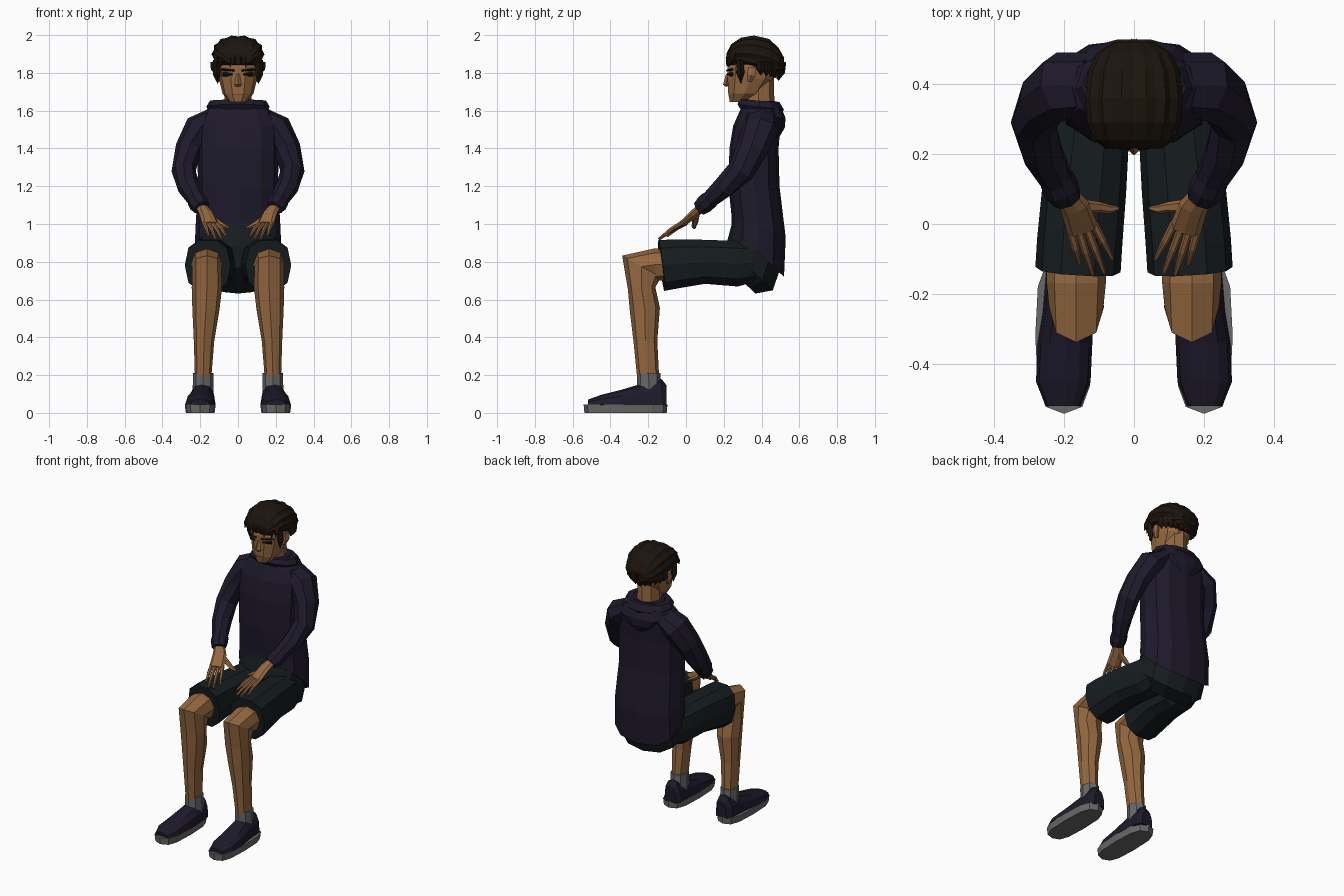
import bpy, bmesh
from math import sin, cos, pi, radians
from mathutils import Vector

X, Y, Z = Vector((1, 0, 0)), Vector((0, 1, 0)), Vector((0, 0, 1))


def material(name, r, g, b):
    m = bpy.data.materials.new(name)
    m.diffuse_color = (r, g, b, 1)
    return m


NAVY = material("navy_cloth", 0.013, 0.010, 0.024)
DARK = material("shorts_cloth", 0.008, 0.012, 0.014)
SKIN = material("skin", 0.30, 0.14, 0.052)
HAIR = material("hair", 0.012, 0.007, 0.004)
GREY = material("grey_cloth", 0.14, 0.14, 0.14)
BLACK = material("eye_dark", 0.008, 0.006, 0.005)


def loft(name, mat, rings, n=8, ref=Z, t=None, p=1.0, mirror=False,
         closed=False, floor=None, ridge=1.0):
    """Skin rings (x, y, z, radius_u, radius_v[, tilt]); v follows ref."""
    bm = bmesh.new()
    pts = [Vector(r[:3]) for r in rings]
    loops, m = [], len(rings)
    for k, r in enumerate(rings):
        if len(r) > 5:
            tan = Vector((0, sin(radians(r[5])), cos(radians(r[5]))))
        elif t is not None:
            tan = t
        elif closed:
            tan = (pts[(k + 1) % m] - pts[k - 1]).normalized()
        else:
            tan = (pts[min(k + 1, m - 1)] - pts[max(k - 1, 0)]).normalized()
        v = (ref - tan * ref.dot(tan)).normalized()
        u = v.cross(tan)
        loop = []
        for i in range(n):
            c, s = cos(2 * pi * i / n), sin(2 * pi * i / n)
            c = abs(c) ** p * (1 if c > 0 else -1)
            s = abs(s) ** p * (1 if s > 0 else -1)
            f = ridge if i % 2 else 1.0
            co = pts[k] + u * (r[3] * c * f) + v * (r[4] * s * f)
            if floor is not None:
                co.z = max(co.z, floor)
            loop.append(bm.verts.new(co))
        loops.append(loop)
    for k in range(m if closed else m - 1):
        a, b = loops[k], loops[(k + 1) % m]
        for i in range(n):
            j = (i + 1) % n
            bm.faces.new((a[i], a[j], b[j], b[i]))
    if not closed:
        bm.faces.new(loops[0])
        bm.faces.new(loops[-1])
    bmesh.ops.recalc_face_normals(bm, faces=bm.faces)
    me = bpy.data.meshes.new(name)
    bm.to_mesh(me)
    bm.free()
    me.materials.append(mat)
    ob = bpy.data.objects.new(name, me)
    bpy.context.collection.objects.link(ob)
    if mirror:
        mod = ob.modifiers.new("Mirror", 'MIRROR')
        mod.use_mirror_merge = False
    return ob


# Hoodie body, its hem tilted down toward the seat
loft("hoodie_body", NAVY, [
    (0, .38, .85, .23, .19, 43), (0, .385, .98, .225, .152, 20),
    (0, .36, 1.20, .212, .135, 0), (0, .36, 1.40, .215, .13, 0),
    (0, .375, 1.52, .212, .125, 0), (0, .39, 1.60, .175, .105, 0),
    (0, .39, 1.65, .10, .08, 0)], n=12, ref=Y, p=.8)

# Hood: collar roll and the part hanging at the back
collar = []
for k in range(12):
    a = 2 * pi * k / 12
    w = (1 - cos(a)) / 2
    r = .028 + .02 * w
    collar.append((.13 * sin(a), .385 - .085 * cos(a), 1.635 - .03 * w, r, r))
loft("hood_collar", NAVY, collar, n=6, closed=True)
loft("hood_back", NAVY, [
    (0, .46, 1.62, .13, .045), (0, .475, 1.56, .15, .055),
    (0, .48, 1.51, .10, .045), (0, .48, 1.46, .03, .015)],
    n=10, ref=Y, t=Z)

# Sleeves and cuffs
loft("sleeve", NAVY, [
    (.12, .40, 1.56, .06, .09), (.205, .395, 1.505, .082, .098),
    (.262, .35, 1.40, .07, .085), (.288, .29, 1.28, .064, .072),
    (.26, .20, 1.195, .06, .06), (.215, .115, 1.12, .046, .046)],
    n=8, ref=Y, mirror=True)
loft("cuff", NAVY, [
    (.222, .13, 1.13, .05, .05), (.208, .10, 1.108, .054, .052),
    (.192, .072, 1.085, .045, .042)], n=8, ref=Y, mirror=True)

# Hands: palm, four fingers and thumb
loft("palm", SKIN, [
    (.195, .085, 1.09, .032, .024), (.168, .045, 1.055, .042, .022),
    (.145, -.02, 1.0, .046, .015)], n=8, mirror=True)
tips = [(.062, -.10, .935), (.085, -.14, .92), (.118, -.145, .92), (.155, -.115, .935)]
for k, tip in enumerate(tips):
    s = (k - 1.5) * .023
    base = Vector((.147 + s * .92, -.012 - s * .4, 1.004))
    end = Vector(tip)
    mid = base.lerp(end, .5) + Z * .008
    loft("finger", SKIN, [(*base, .012, .012), (*mid, .011, .011),
                          (*end, .006, .006)], n=6, mirror=True)
loft("thumb", SKIN, [(.155, .05, 1.045, .022, .018), (.10, .048, 1.005, .016, .015),
                     (.07, .042, .988, .013, .012), (.045, .045, .978, .006, .006)],
     n=6, mirror=True)

# Shorts: seat and two legs
loft("shorts_seat", DARK, [
    (0, .37, .88, .22, .175, 43), (0, .335, .765, .215, .17, 43),
    (0, .295, .70, .14, .10, 43)], n=12, ref=Y, p=.85)
loft("shorts_leg", DARK, [
    (.11, .40, .80, .09, .10), (.125, .27, .79, .112, .125),
    (.142, .10, .80, .120, .121), (.155, -.05, .79, .122, .135),
    (.160, -.13, .78, .122, .14)], n=10, p=.8, mirror=True)

# Bare legs bent at the knee
loft("leg", SKIN, [
    (.165, -.05, .785, .08, .085), (.165, -.165, .785, .085, .085),
    (.165, -.235, .775, .118, .078), (.165, -.235, .66, .073, .08),
    (.170, -.218, .55, .08, .072), (.180, -.215, .38, .063, .054),
    (.185, -.20, .18, .058, .043)], n=8, ref=X, p=.9, mirror=True)

# Socks and shoes
loft("sock", GREY, [(.185, -.195, .10, .055, .062), (.185, -.198, .21, .054, .062)],
     n=8, ref=Y, mirror=True)
loft("shoe_upper", NAVY, [
    (.19, -.102, .045, .04, .10), (.19, -.13, .045, .06, .135),
    (.19, -.25, .045, .07, .105), (.197, -.34, .045, .078, .078),
    (.202, -.45, .045, .078, .05), (.202, -.52, .045, .05, .025)],
    n=12, t=-Y, floor=.04, p=.85, mirror=True)
loft("shoe_sole", GREY, [(.2, -.32, 0, .076, .218), (.2, -.32, .045, .082, .222)],
     n=12, ref=Y, t=Z, p=.65, mirror=True)

# Head and neck
loft("neck", SKIN, [(0, .39, 1.55, .075, .08), (0, .38, 1.78, .07, .085)], n=8, ref=Y)
loft("head", SKIN, [
    (0, .275, 1.645, .045, .045), (0, .31, 1.69, .082, .09),
    (0, .34, 1.77, .102, .125), (0, .345, 1.83, .108, .13),
    (0, .355, 1.93, .09, .11)], n=10, ref=Y, t=Z, p=.85)
loft("nose", SKIN, [(0, .222, 1.795, .009, .01), (0, .212, 1.738, .018, .016),
                    (0, .218, 1.727, .012, .008)], n=4, ref=Y, t=Z)
loft("mouth", SKIN, [(-.028, .228, 1.688, .005, .006), (.028, .228, 1.688, .005, .006)],
     n=4, ref=Z)
loft("eye", BLACK, [(.028, .222, 1.793, .008, .011), (.08, .246, 1.793, .008, .011)],
     n=4, p=.5, mirror=True)
loft("eyebrow", HAIR, [(.02, .217, 1.813, .008, .006), (.09, .246, 1.818, .008, .006)],
     n=4, p=.5, mirror=True)
loft("ear", SKIN, [(.105, .335, 1.755, .010, .015), (.118, .345, 1.79, .014, .026),
                   (.115, .35, 1.83, .012, .022)], n=6, ref=Y, mirror=True)

# Hair: ridged cap swept front to back
loft("hair_cap", HAIR, [
    (0, .215, 1.875, .08, .03), (0, .24, 1.892, .115, .062),
    (0, .29, 1.905, .133, .083), (0, .36, 1.898, .14, .102),
    (0, .44, 1.88, .13, .102), (0, .49, 1.855, .105, .08),
    (0, .52, 1.84, .055, .04)], n=28, t=Y, p=.9, ridge=.93)


# Loose locks: fringe, sideburns and nape
def lock(root, tip, r, mirror=True):
    mid = Vector(root).lerp(Vector(tip), .55)
    loft("hair_lock", HAIR, [(*root, r * .8, r * .8), (*mid, r, r),
                             (*tip, .002, .002)], n=4, ref=Y, mirror=mirror)


for k in range(5):
    x = .012 + k * .024
    y = .222 + 1.8 * x * x
    lock((x, y + .02, 1.91), (x + .006, y - .008, 1.845 - .012 * (k % 2)), .018)
lock((.115, .285, 1.87), (.108, .29, 1.745), .022)
for k in range(6):
    a = radians(12 + k * 15)
    x, y = .128 * cos(a), .37 + .14 * sin(a)
    lock((x, y, 1.86), (x * .9, .37 + (y - .37) * .85, 1.79 - .006 * k), .026)
